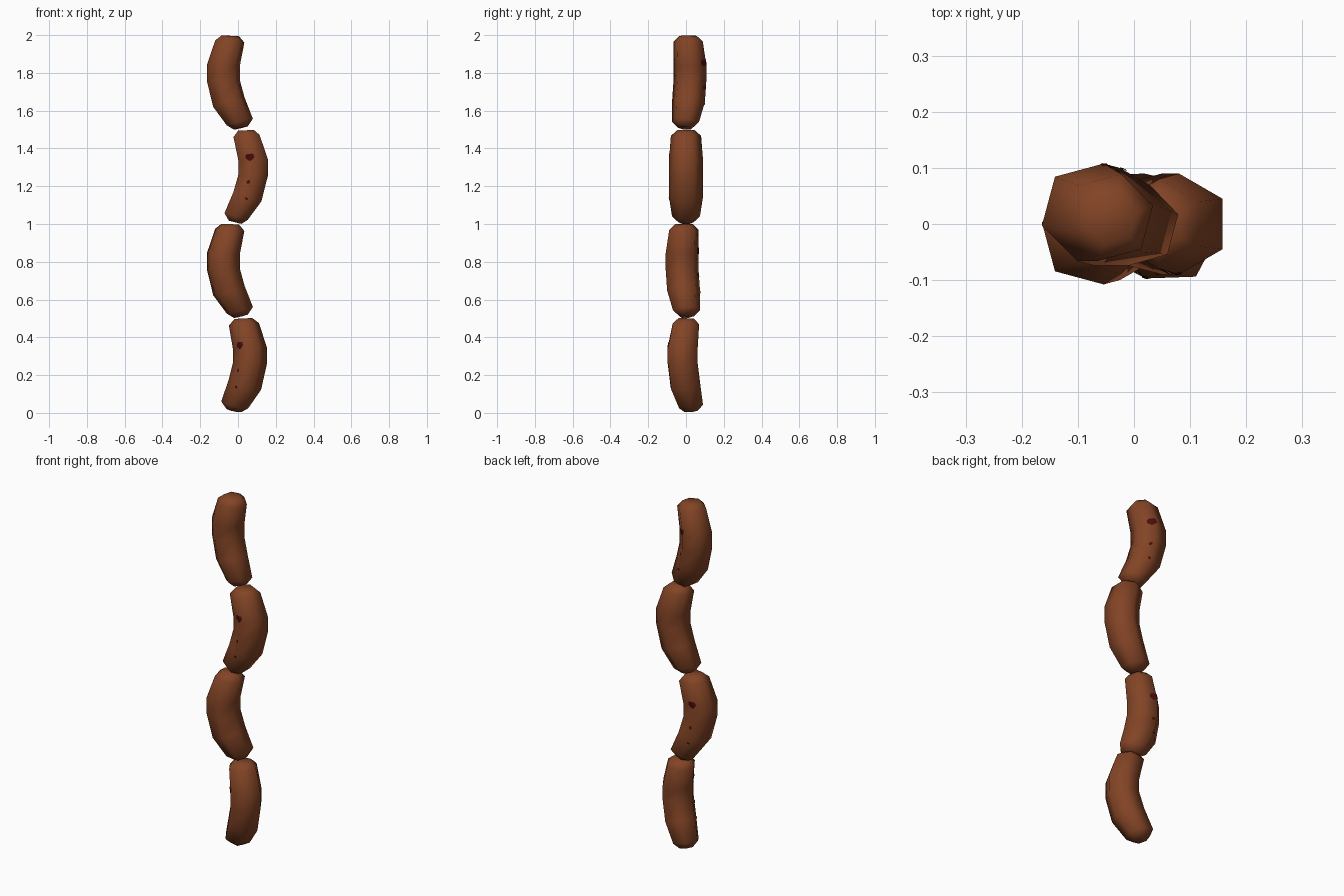
import bpy, bmesh, math, random
from mathutils import Vector, Matrix
from mathutils.bvhtree import BVHTree

if "Cube" in bpy.data.objects:
    bpy.data.objects.remove(bpy.data.objects["Cube"])

random.seed(4)


def material(name, rgb):
    m = bpy.data.materials.new(name)
    m.diffuse_color = (*rgb, 1)
    m.use_nodes = True
    m.node_tree.nodes["Principled BSDF"].inputs["Base Color"].default_value = m.diffuse_color
    return m


BROWN = material("sausage brown", (0.225, 0.058, 0.019))
CHAR = material("charred dark red", (0.065, 0.004, 0.003))
SIDES = 6

# Spine of one link, bending towards +x: (x, z, radius, tilt in degrees)
RINGS = [(-0.015, 0.009, 0.040, -14), (-0.010, 0.040, 0.074, -16),
         (0.050, 0.145, 0.090, -19), (0.080, 0.258, 0.090, -3),
         (0.080, 0.340, 0.090, 3), (0.045, 0.466, 0.080, 5),
         (0.042, 0.496, 0.048, 3)]

# Char spots on the side of a link: (x, z, radius)
SPOTS = [(0.066, 0.355, 0.025), (0.056, 0.222, 0.010), (0.045, 0.135, 0.007)]

# Links from top to bottom: (x, y, z, turn in degrees)
LINKS = [(0, 0, 1.5, 165), (0, 0, 1.0, 0), (0, 0, 0.503, 195), (-0.008, 0.02, 0.003, -28)]


def link_bmesh():
    bm = bmesh.new()
    loops = []
    for x, z, r, tilt in RINGS:
        rot = Matrix.Rotation(math.radians(-tilt), 3, 'Y')
        if tilt < 0:  # lower rings drop on the outer side of the bend
            rot = Matrix.Rotation(math.radians(abs(tilt)), 3, 'Y')
        loop = []
        for i in range(SIDES):
            a = 2 * math.pi * (i + 0.5) / SIDES  # a flat side faces the bulge
            p = rot @ Vector((r * math.cos(a), r * math.sin(a), 0))
            loop.append(bm.verts.new(p + Vector((x, 0, z))))
        loops.append(loop)
    for lo, hi in zip(loops, loops[1:]):
        for i in range(SIDES):
            j = (i + 1) % SIDES
            bm.faces.new((lo[i], lo[j], hi[j], hi[i]))
    bm.faces.new(loops[0][::-1])
    bm.faces.new(loops[-1])
    bmesh.ops.recalc_face_normals(bm, faces=bm.faces)
    return bm


def spot_bmesh(tree):
    # Ragged blobs draped just over the skin
    bm = bmesh.new()

    def drape(x, z):
        hit, normal, _, _ = tree.ray_cast(Vector((x, -1, z)), Vector((0, 1, 0)))
        return bm.verts.new(hit + normal * 0.003)

    n = 14
    for cx, cz, r in SPOTS:
        centre = drape(cx, cz)
        edge = [r * random.uniform(0.65, 1.1) for _ in range(n)]
        prev = None
        for f in (0.33, 0.66, 1.0):
            ring = []
            for i in range(n):
                a = 2 * math.pi * i / n
                ring.append(drape(cx + f * edge[i] * math.cos(a), cz + f * edge[i] * math.sin(a)))
            for i in range(n):
                j = (i + 1) % n
                if prev is None:
                    bm.faces.new((centre, ring[i], ring[j]))
                else:
                    bm.faces.new((prev[i], ring[i], ring[j], prev[j]))
            prev = ring
    return bm


def to_mesh(bm, name, mat):
    me = bpy.data.meshes.new(name)
    bm.to_mesh(me)
    me.materials.append(mat)
    for p in me.polygons:
        p.use_smooth = True
    return me


link = link_bmesh()
spots = spot_bmesh(BVHTree.FromBMesh(link))
link_mesh = to_mesh(link, "sausage_link", BROWN)
spot_mesh = to_mesh(spots, "char_spots", CHAR)
link.free()
spots.free()

# String of four turned links
for k, (x, y, z, turn) in enumerate(LINKS, 1):
    for name, me in (("sausage_link", link_mesh), ("char_spots", spot_mesh)):
        ob = bpy.data.objects.new(f"{name}_{k}", me)
        ob.location = (x, y, z)
        ob.rotation_euler.z = math.radians(turn)
        bpy.context.collection.objects.link(ob)
